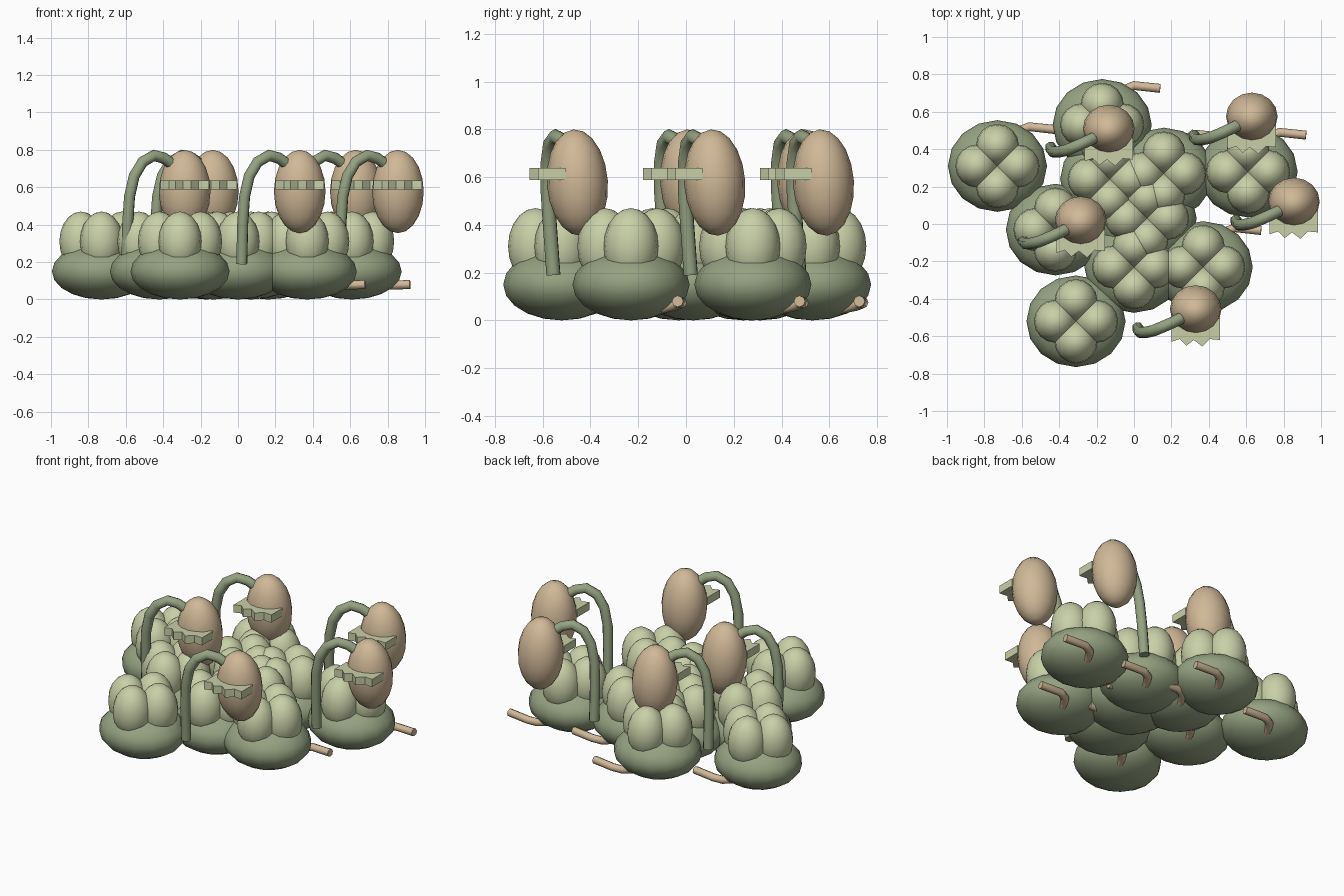
import bpy, bmesh, math
from mathutils import Matrix, Vector

cube = bpy.data.objects.get("Cube")
if cube:
    bpy.data.objects.remove(cube, do_unlink=True)


def material(name, color):
    m = bpy.data.materials.new(name)
    m.use_nodes = True
    m.diffuse_color = (*color, 1)
    m.node_tree.nodes["Principled BSDF"].inputs["Base Color"].default_value = (*color, 1)
    return m


LIGHT = material("pale green", (0.58, 0.63, 0.39))
DARK = material("sage green", (0.30, 0.36, 0.22))
TAN = material("tan", (0.63, 0.48, 0.31))


def finish(bm, name, mat, smooth=True):
    bmesh.ops.recalc_face_normals(bm, faces=bm.faces)
    mesh = bpy.data.meshes.new(name)
    for f in bm.faces:
        f.smooth = smooth
    bm.to_mesh(mesh)
    bm.free()
    mesh.materials.append(mat)
    return mesh


def add_ellipsoid(bm, center, radii, tilt=0, segments=16, rings=10):
    mat = (Matrix.Translation(center) @ Matrix.Rotation(tilt, 4, "X")
           @ Matrix.Diagonal((*radii, 1)))
    bmesh.ops.create_uvsphere(bm, u_segments=segments, v_segments=rings,
                              radius=1, matrix=mat)


def tube(name, points, radius, mat):
    """Round tube swept along a short list of points."""
    curve = bpy.data.curves.new(name, "CURVE")
    curve.dimensions = "3D"
    curve.bevel_depth = radius
    curve.bevel_resolution = 2
    curve.use_fill_caps = True
    spline = curve.splines.new("POLY")
    spline.points.add(len(points) - 1)
    for p, co in zip(spline.points, points):
        p.co = (*co, 1)
    temp = bpy.data.objects.new(name, curve)
    bpy.context.collection.objects.link(temp)
    bpy.context.view_layer.update()
    mesh = bpy.data.meshes.new_from_object(
        temp.evaluated_get(bpy.context.evaluated_depsgraph_get()))
    bpy.data.objects.remove(temp, do_unlink=True)
    bm = bmesh.new()
    bm.from_mesh(mesh)
    for f in bm.faces:
        f.material_index = 0
    bpy.data.meshes.remove(mesh)
    result = finish(bm, name, mat)
    result.set_sharp_from_angle(angle=math.radians(50))
    return result


def place(name, mesh, x, y):
    obj = bpy.data.objects.new(name, mesh)
    obj.location = (x, y, 0)
    bpy.context.collection.objects.link(obj)


# Flattened round base
bm = bmesh.new()
add_ellipsoid(bm, (0, 0, 0.15), (0.265, 0.245, 0.15))
base = finish(bm, "base", DARK)

# Four overlapping upright lobes
bm = bmesh.new()
for i in range(4):
    a = i * math.pi / 2
    add_ellipsoid(bm, (0.11 * math.cos(a), 0.11 * math.sin(a), 0.31),
                  (0.115, 0.115, 0.16))
lobes = finish(bm, "lobes", LIGHT)

# Bent root peeking out from under each base
root = tube("root", [(0.31, 0.195, 0.08), (0.17, 0.21, 0.075), (0.12, 0.19, 0.065),
                     (0.09, 0.14, 0.055), (0.08, 0.1, 0.05)], 0.024, TAN)

# Egg-shaped pod
bm = bmesh.new()
add_ellipsoid(bm, (0, 0, 0.577), (0.138, 0.128, 0.223), math.radians(4))
pod = finish(bm, "pod", TAN)

# Arched stem that carries the pod
stem = tube("stem", [(-0.31, -0.10, 0.19), (-0.305, -0.115, 0.4), (-0.295, -0.125, 0.55),
                     (-0.27, -0.125, 0.66), (-0.225, -0.115, 0.735),
                     (-0.165, -0.09, 0.77), (-0.11, -0.065, 0.755),
                     (-0.05, -0.035, 0.71)], 0.031, DARK)

# Zigzag frill across the front of the pod
bm = bmesh.new()
outline = [(-0.13, -0.05), (-0.13, -0.175), (-0.085, -0.16), (-0.05, -0.195),
           (-0.01, -0.165), (0.035, -0.2), (0.075, -0.16), (0.13, -0.165),
           (0.13, -0.05)]
face = bm.faces.new([bm.verts.new((x, y, 0.587)) for x, y in outline])
top = bmesh.ops.extrude_face_region(bm, geom=[face])["geom"]
bmesh.ops.translate(bm, vec=Vector((0, 0, 0.05)),
                    verts=[v for v in top if isinstance(v, bmesh.types.BMVert)])
frill = finish(bm, "frill", LIGHT, smooth=False)

# Scatter the clumps
clumps = [(-0.73, 0.31), (-0.17, 0.53), (0.61, 0.28), (-0.42, -0.03), (-0.31, -0.52),
          (0.37, -0.23), (0.0, -0.23), (0.16, 0.27), (0.07, 0.03), (-0.13, 0.24)]
for i, (x, y) in enumerate(clumps, 1):
    for name, mesh in (("base", base), ("lobes", lobes), ("root", root)):
        place(f"{name}_{i}", mesh, x, y)

# Scatter the hanging pods
pods = [(-0.135, 0.51), (0.63, 0.575), (0.855, 0.12), (-0.285, 0.02), (0.33, -0.455)]
for i, (x, y) in enumerate(pods, 1):
    for name, mesh in (("pod", pod), ("stem", stem), ("frill", frill)):
        place(f"{name}_{i}", mesh, x, y)
